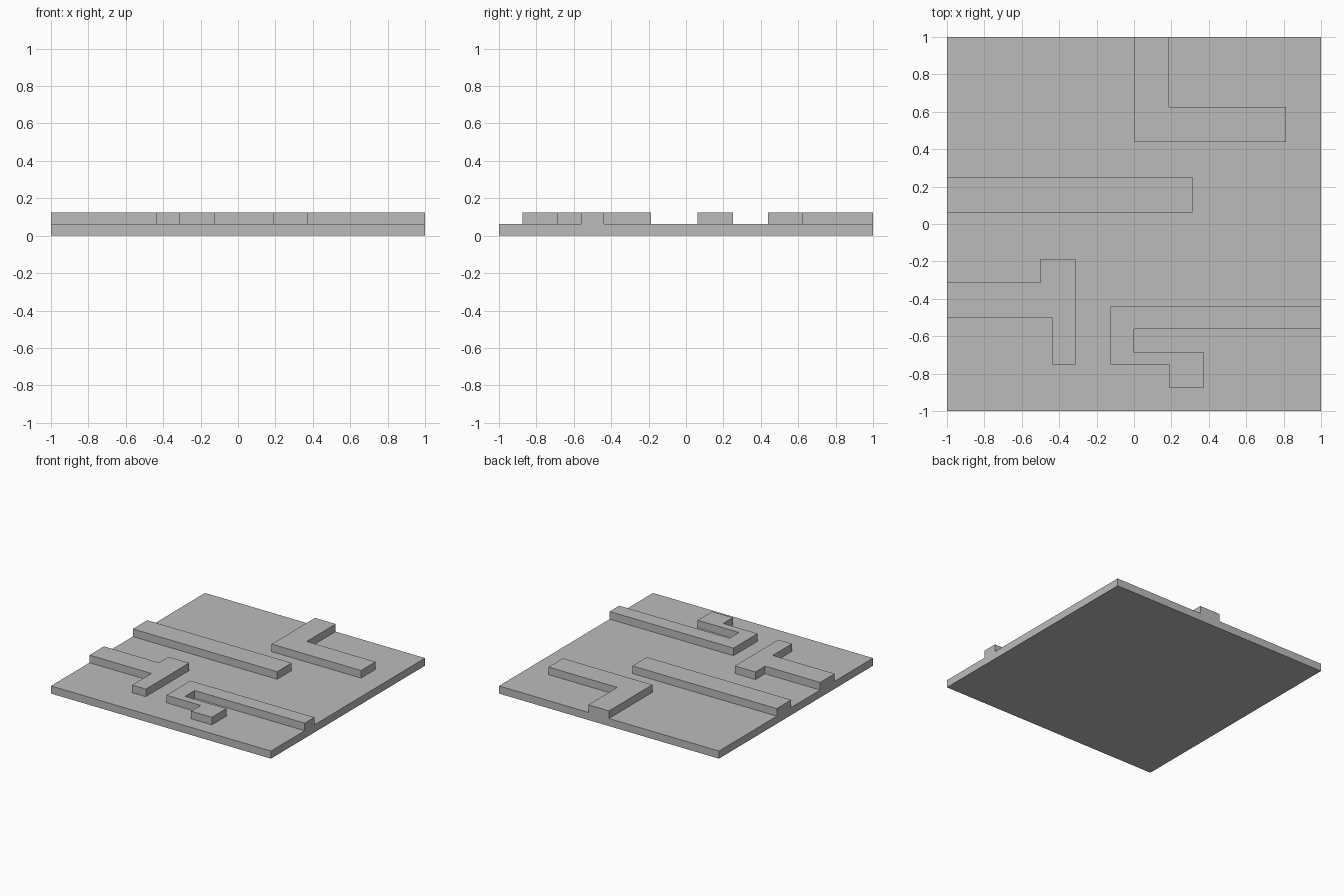
import bpy
import bmesh

if "Cube" in bpy.data.objects:
    bpy.data.objects.remove(bpy.data.objects["Cube"], do_unlink=True)

UNIT = 1 / 16  # layout grid step, also the thickness of each layer

# Single stone grey material
grey = bpy.data.materials.new("stone_grey")
grey.use_nodes = True
colour = (0.5, 0.5, 0.5, 1)
grey.diffuse_color = colour
grey.node_tree.nodes["Principled BSDF"].inputs["Base Color"].default_value = colour


def slab(name, outline, layer):
    """Extrude a counter-clockwise outline, in grid steps, by one layer."""
    bm = bmesh.new()
    z = layer * UNIT
    face = bm.faces.new([bm.verts.new((x * UNIT, y * UNIT, z)) for x, y in outline])
    top = bmesh.ops.extrude_face_region(bm, geom=[face], use_keep_orig=True)["geom"]
    verts = [v for v in top if isinstance(v, bmesh.types.BMVert)]
    bmesh.ops.translate(bm, verts=verts, vec=(0, 0, UNIT))
    bmesh.ops.recalc_face_normals(bm, faces=bm.faces)
    mesh = bpy.data.meshes.new(name)
    bm.to_mesh(mesh)
    bm.free()
    mesh.materials.append(grey)
    obj = bpy.data.objects.new(name, mesh)
    bpy.context.collection.objects.link(obj)
    return obj


# Square base plate
slab("base_plate", [(-16, -16), (16, -16), (16, 16), (-16, 16)], 0)

# Raised ridges on the plate
slab("straight_ridge", [(-16, 1), (5, 1), (5, 4), (-16, 4)], 1)
slab("corner_ridge", [(0, 7), (13, 7), (13, 10), (3, 10), (3, 16), (0, 16)], 1)
slab("tee_ridge", [(-16, -8), (-7, -8), (-7, -12), (-5, -12),
                   (-5, -3), (-8, -3), (-8, -5), (-16, -5)], 1)
slab("hook_ridge", [(-2, -12), (3, -12), (3, -14), (6, -14), (6, -11),
                    (0, -11), (0, -9), (16, -9), (16, -7), (-2, -7)], 1)
